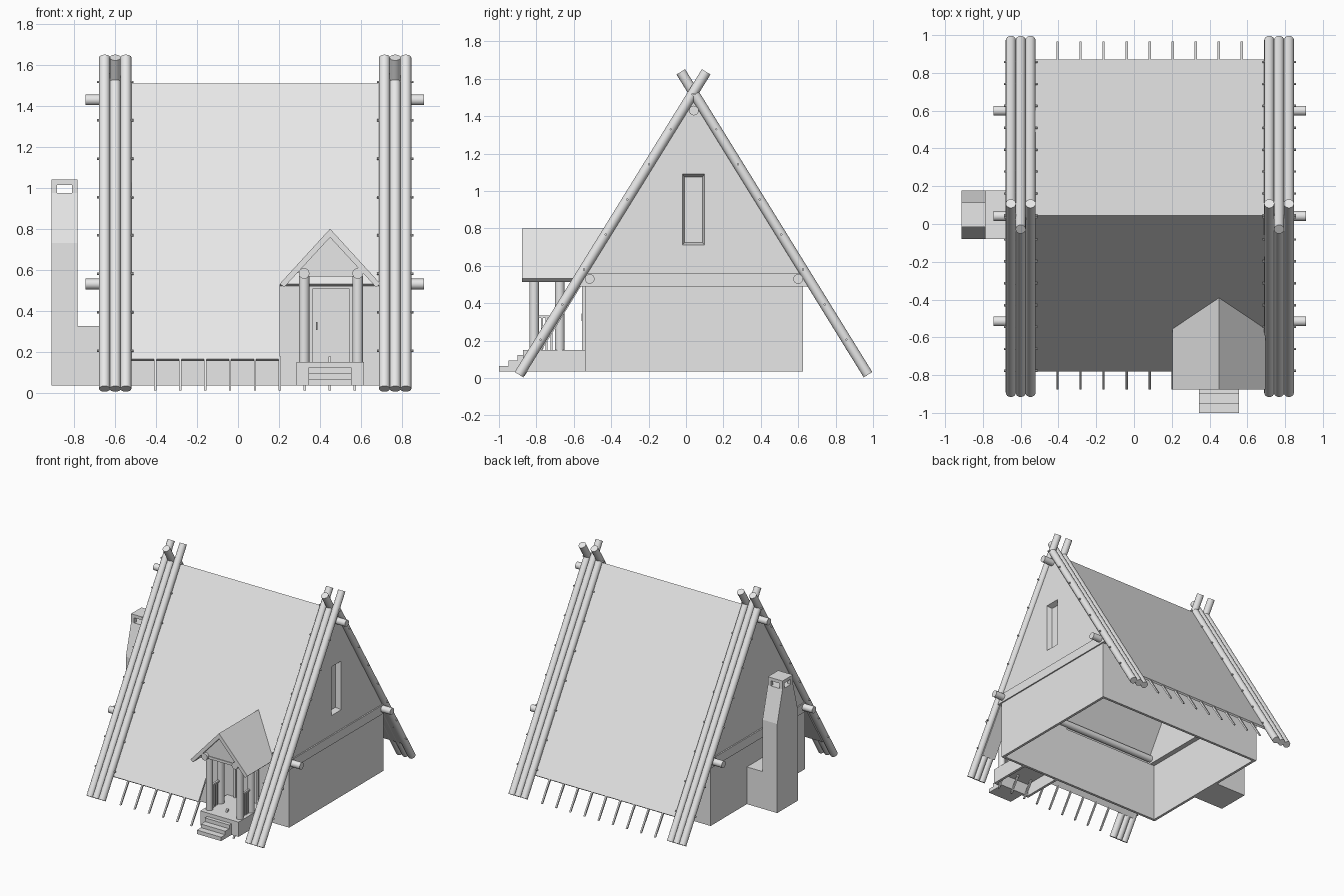
import bpy, bmesh
from mathutils import Vector

cube = bpy.data.objects.get("Cube")
if cube:
    bpy.data.objects.remove(cube, do_unlink=True)

grey = bpy.data.materials.new("plain_grey")
grey.use_nodes = True
GREY = (0.8, 0.8, 0.8, 1)
grey.diffuse_color = GREY
grey.node_tree.nodes["Principled BSDF"].inputs["Base Color"].default_value = GREY


def finish(name, bm, smooth=False):
    bmesh.ops.recalc_face_normals(bm, faces=bm.faces)
    mesh = bpy.data.meshes.new(name)
    bm.to_mesh(mesh)
    bm.free()
    mesh.materials.append(grey)
    ob = bpy.data.objects.new(name, mesh)
    bpy.context.collection.objects.link(ob)
    if smooth:
        bpy.ops.object.select_all(action='DESELECT')
        ob.select_set(True)
        bpy.context.view_layer.objects.active = ob
        bpy.ops.object.shade_smooth_by_angle()
    return ob


def add_prism(bm, profile, axis, lo, hi):
    """Extrude a (y, z) profile along x, or an (x, z) profile along y."""
    def place(p, t):
        return (t, p[0], p[1]) if axis == 'x' else (p[0], t, p[1])
    a = [bm.verts.new(place(p, lo)) for p in profile]
    b = [bm.verts.new(place(p, hi)) for p in profile]
    bm.faces.new(a)
    bm.faces.new(b[::-1])
    n = len(a)
    for i in range(n):
        j = (i + 1) % n
        bm.faces.new((a[j], a[i], b[i], b[j]))
    return a, b


def add_box(bm, x0, x1, y0, y1, z0, z1):
    add_prism(bm, [(y0, z0), (y1, z0), (y1, z1), (y0, z1)], 'x', x0, x1)


def add_rod(bm, start, end, radius, sides=16):
    start, end = Vector(start), Vector(end)
    d = end - start
    m = d.to_track_quat('Z', 'Y').to_matrix().to_4x4()
    m.translation = (start + end) / 2
    bmesh.ops.create_cone(bm, cap_ends=True, segments=sides, radius1=radius,
                          radius2=radius, depth=d.length, matrix=m)


def box(name, *dims):
    bm = bmesh.new()
    add_box(bm, *dims)
    return finish(name, bm)


# Main dimensions
MID_Y, SLOPE, EAVE_Z, RIDGE_Z = 0.045, 0.6134, 0.165, 1.51
X0, X1 = -0.65, 0.82
WALL_F, WALL_B, BASE, WALL_TOP = -0.54, 0.625, 0.035, 0.49
DOOR_X, PORCH_X0, PORCH_X1 = 0.45, 0.205, 0.695


def roof_y(z, side):
    return MID_Y + side * (RIDGE_Z - z) * SLOPE


# Main roof slopes, with the entrance cut from the front one
def roof_profile(side, z):
    t = 0.03
    return [(roof_y(z, side), z), (MID_Y, RIDGE_Z), (MID_Y, RIDGE_Z - t),
            (roof_y(z, side) - side * 0.012, z - 0.01)]


bm = bmesh.new()
add_prism(bm, roof_profile(-1, EAVE_Z), 'x', X0 + 0.01, PORCH_X0)
add_prism(bm, roof_profile(-1, 0.53), 'x', PORCH_X0, PORCH_X1)
add_prism(bm, roof_profile(-1, EAVE_Z), 'x', PORCH_X1, X1 - 0.01)
finish("front_roof", bm)
bm = bmesh.new()
add_prism(bm, roof_profile(1, EAVE_Z), 'x', X0 + 0.01, X1 - 0.01)
finish("back_roof", bm)

# Thin rafter tails below both eaves
bm = bmesh.new()
for side in (-1, 1):
    for i in range(9):
        x = -0.405 + i * 0.122
        low, high, drop = 0.01, 0.175, 0.014
        add_prism(bm, [(roof_y(low, side), low), (roof_y(high, side) - side * 0.003, high),
                       (roof_y(high, side) - side * 0.012, high - drop),
                       (roof_y(low, side) - side * 0.012, low)], 'x', x - 0.006, x + 0.006)
finish("rafter_tails", bm)

# Crossing log bundles and their pegs
for label, cx in (("right", -0.6), ("left", 0.768)):
    for end, side in (("front", -1), ("back", 1)):
        bm = bmesh.new()
        foot = Vector((0, 0.04 + side * 0.933, 0.018))
        top = Vector((0, 0.04 - side * 0.068, 1.637))
        for k in (-1, 0, 1):
            long = (k != 0) if side < 0 else (k == 0)
            tip = top if long else foot.lerp(top, 0.925)
            shift = Vector((cx + k * 0.052, 0, 0))
            add_rod(bm, foot + shift, tip + shift, 0.027)
        finish(f"{end}_{label}_logs", bm, True)
        bm = bmesh.new()
        for i in range(8):
            p = foot.lerp(top, (0.187 + 0.1875 * i) / 1.619)
            add_rod(bm, p + Vector((cx - 0.089, 0, 0)), p + Vector((cx + 0.089, 0, 0)), 0.006, 8)
        finish(f"{end}_{label}_pegs", bm, True)

# Long horizontal beams
bm = bmesh.new()
for y, z in ((-0.515, 0.53), (0.6, 0.53), (0.042, 1.43)):
    add_rod(bm, (-0.745, y, z), (0.91, y, z), 0.026)
finish("long_beams", bm, True)

# Lower walls, hollow and open below
T = 0.02
bm = bmesh.new()
add_box(bm, X0, X1, WALL_F, WALL_F + T, BASE, WALL_TOP)
add_box(bm, X0, X1, WALL_B - T, WALL_B, BASE, WALL_TOP)
for x in (X0, X1 - T):
    add_box(bm, x, x + T, WALL_F + T, WALL_B - T, BASE, WALL_TOP)
finish("lower_walls", bm)
box("entrance_wall", PORCH_X0, PORCH_X1, WALL_F, WALL_F + T, WALL_TOP, 0.545)


# Gable walls and the boards along their feet
def inner(z, side):
    return roof_y(z, side) - side * 0.01


gables = []
for label, wall, board in (("right", (X0, X0 + 0.06), (X0 - 0.01, X0 + 0.03)),
                           ("left", (X1 - 0.06, X1), (X1 - 0.03, X1 + 0.01))):
    bm = bmesh.new()
    add_prism(bm, [(inner(WALL_TOP, -1), WALL_TOP), (inner(WALL_TOP, 1), WALL_TOP),
                   (MID_Y, RIDGE_Z - 0.015)], 'x', *wall)
    gables.append(finish(label + "_gable", bm))
    bm = bmesh.new()
    add_prism(bm, [(inner(WALL_TOP, -1), WALL_TOP), (inner(WALL_TOP, 1), WALL_TOP),
                   (inner(0.56, 1), 0.56), (inner(0.56, -1), 0.56)], 'x', *board)
    finish(label + "_gable_board", bm)

# Recessed window with sloping reveals in the left gable
bm = bmesh.new()
back, face = add_prism(bm, [(-0.02, 0.71), (0.1, 0.71), (0.1, 1.09), (-0.02, 1.09)],
                       'x', X1 - 0.04, X1 + 0.001)
for v in back:
    v.co.y += 0.012 if v.co.y < 0.04 else -0.012
    v.co.z += 0.014 if v.co.z < 0.9 else -0.014
cutter = finish("window_cutter", bm)
cutter.hide_render = True
mod = gables[1].modifiers.new("window", 'BOOLEAN')
mod.operation, mod.solver, mod.object = 'DIFFERENCE', 'EXACT', cutter
bpy.context.view_layer.objects.active = gables[1]
bpy.ops.object.modifier_apply(modifier="window")
bpy.data.objects.remove(cutter, do_unlink=True)

# Porch platform, open below, and steps
bm = bmesh.new()
PX0, PX1, PY = 0.285, 0.615, -0.872
add_box(bm, PX0, PX1, PY, WALL_F, 0.13, 0.15)
add_box(bm, PX0, PX1, PY, PY + T, BASE, 0.13)
for x in (PX0, PX1 - T):
    add_box(bm, x, x + T, PY + T, WALL_F, BASE, 0.13)
finish("porch_platform", bm)
bm = bmesh.new()
add_prism(bm, [(-1, BASE), (-1, 0.065), (-0.95, 0.065), (-0.95, 0.093), (-0.9, 0.093),
               (-0.9, 0.122), (PY, 0.122), (PY, BASE)], 'x', 0.345, 0.555)
finish("steps", bm)

# Porch roof, its back end trimmed to the main slope
bm = bmesh.new()
_, rear = add_prism(bm, [(PORCH_X0, 0.532), (DOOR_X, 0.80), (PORCH_X1, 0.532),
                         (PORCH_X1 - 0.02, 0.514), (DOOR_X, 0.758), (PORCH_X0 + 0.02, 0.514)],
                    'y', -0.877, 0)
for v in rear:
    v.co.y = roof_y(v.co.z, -1) + 0.012
finish("porch_roof", bm)
bm = bmesh.new()
_, rear = add_prism(bm, [(0.29, 0.585), (0.61, 0.585), (DOOR_X, 0.76)], 'y', -0.855, 0)
for v in rear:
    v.co.y = roof_y(v.co.z, -1) + 0.012
finish("porch_gable", bm)
box("porch_lintel", 0.325, 0.585, -0.86, -0.825, 0.568, 0.588)

# Porch posts, side beams and railings
bm = bmesh.new()
rails = bmesh.new()
for x in (0.323, 0.585):
    add_rod(bm, (x, -0.877, 0.582), (x, -0.52, 0.582), 0.026)
    for y in (-0.812, -0.675):
        add_rod(bm, (x, y, 0.15), (x, y, 0.57), 0.026)
    add_box(rails, x - 0.008, x + 0.008, -0.8, -0.68, 0.322, 0.334)
    for y in (-0.77, -0.745, -0.72):
        add_box(rails, x - 0.005, x + 0.005, y - 0.005, y + 0.005, 0.15, 0.322)
finish("porch_posts", bm, True)
finish("porch_railings", rails)

# Door with raised frame and handle
box("door", 0.365, 0.545, WALL_F - 0.004, WALL_F, 0.15, 0.505)
bm = bmesh.new()
for x in (0.35, 0.545):
    add_box(bm, x, x + 0.015, WALL_F - 0.015, WALL_F, 0.15, 0.52)
add_box(bm, 0.365, 0.545, WALL_F - 0.015, WALL_F, 0.505, 0.52)
finish("door_frame", bm)
bm = bmesh.new()
add_rod(bm, (0.385, WALL_F - 0.015, 0.305), (0.385, WALL_F - 0.015, 0.345), 0.004, 8)
for z in (0.31, 0.34):
    add_rod(bm, (0.385, WALL_F - 0.015, z), (0.385, WALL_F, z), 0.003, 8)
finish("door_handle", bm, True)

# Chimney: base, tapering stack, vented top and cap
CX0, CX1, CY0, CY1 = -0.912, -0.785, -0.08, 0.178
FY0, FY1 = -0.015, 0.113
box("chimney_base", CX1, X0, CY0, CY1, BASE, 0.325)
bm = bmesh.new()
add_prism(bm, [(CY0, BASE), (CY1, BASE), (CY1, 0.73), (FY1, 0.975), (FY0, 0.975), (CY0, 0.73)],
          'x', CX0, CX1)
finish("chimney_stack", bm)
bm = bmesh.new()
for x in (CX0, CX1 - 0.027):
    for y in (FY0, FY1 - 0.027):
        add_box(bm, x, x + 0.027, y, y + 0.027, 0.975, 1.015)
add_box(bm, CX0, CX1, FY0, FY1, 1.015, 1.04)
finish("chimney_top", bm)
